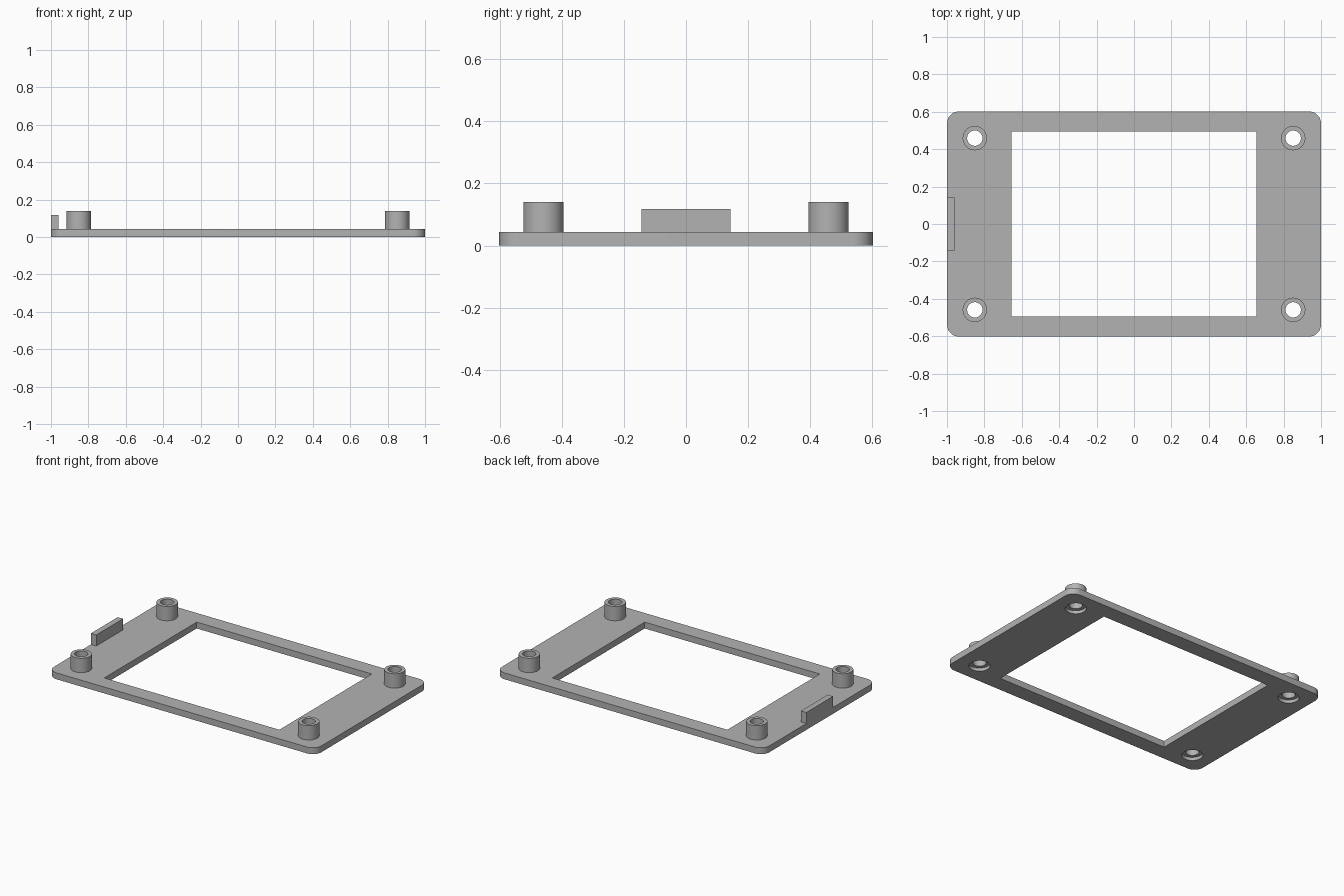
import bpy, bmesh, math

cube = bpy.data.objects.get("Cube")
if cube:
    bpy.data.objects.remove(cube, do_unlink=True)

THICK, BOSS_TOP, TAB_TOP = 0.043, 0.14, 0.118
BOSS_R, HOLE_R, RECESS = 0.065, 0.041, 0.022
SEG = 48
CORNERS = [(sx, sy) for sx in (-1, 1) for sy in (-1, 1)]

grey = bpy.data.materials.new("plain grey")
grey.use_nodes = True
colour = (0.45, 0.45, 0.45, 1)
grey.diffuse_color = colour
grey.node_tree.nodes["Principled BSDF"].inputs["Base Color"].default_value = colour


def make_object(name, bm):
    bmesh.ops.recalc_face_normals(bm, faces=bm.faces)
    mesh = bpy.data.meshes.new(name)
    bm.to_mesh(mesh)
    bm.free()
    mesh.materials.append(grey)
    obj = bpy.data.objects.new(name, mesh)
    bpy.context.collection.objects.link(obj)
    return obj


def prism(name, points, z0, z1):
    """Extrude a flat outline from z0 up to z1."""
    bm = bmesh.new()
    face = bm.faces.new([bm.verts.new((x, y, z0)) for x, y in points])
    top = bmesh.ops.extrude_face_region(bm, geom=[face])["geom"]
    verts = [v for v in top if isinstance(v, bmesh.types.BMVert)]
    bmesh.ops.translate(bm, verts=verts, vec=(0, 0, z1 - z0))
    return make_object(name, bm)


def rect(x0, x1, y0, y1):
    return [(x0, y0), (x1, y0), (x1, y1), (x0, y1)]


def arc(cx, cy, r, start, sweep, n):
    return [(cx + r * math.cos(start + sweep * i / n),
             cy + r * math.sin(start + sweep * i / n)) for i in range(n)]


def circle(cx, cy, r):
    return arc(cx, cy, r, 0, math.tau, SEG)


def rounded_rect(hx, hy, r, n=12):
    points = []
    for k, (sx, sy) in enumerate([(1, 1), (-1, 1), (-1, -1), (1, -1)]):
        cx, cy = sx * (hx - r), sy * (hy - r)
        start = k * math.pi / 2
        points += arc(cx, cy, r, start, math.pi / 2, n)
        end = start + math.pi / 2
        points.append((cx + r * math.cos(end), cy + r * math.sin(end)))
    return points


def smooth(obj):
    bpy.ops.object.select_all(action="DESELECT")
    obj.select_set(True)
    bpy.context.view_layer.objects.active = obj
    bpy.ops.object.shade_smooth_by_angle(angle=math.radians(30))


def cut(obj, cutter):
    bpy.context.view_layer.objects.active = obj
    mod = obj.modifiers.new("cut", "BOOLEAN")
    mod.operation, mod.solver, mod.object = "DIFFERENCE", "EXACT", cutter
    bpy.ops.object.modifier_apply(modifier=mod.name)
    bpy.data.objects.remove(cutter, do_unlink=True)


# Frame plate with the large window
plate = prism("frame_plate", rounded_rect(1, 0.602, 0.065), 0, THICK)
cut(plate, prism("window_cutter", rect(-0.655, 0.655, -0.494, 0.494), -0.1, 0.1))

# Screw holes, counterbored from the underside, with hollow bosses above
for sx, sy in CORNERS:
    x, y = sx * 0.851, sy * 0.459
    cut(plate, prism("recess_cutter", circle(x, y, BOSS_R), -0.1, RECESS))
    cut(plate, prism("hole_cutter", circle(x, y, HOLE_R), -0.1, 0.1))

    bm = bmesh.new()
    profile = [(BOSS_R, THICK), (BOSS_R, BOSS_TOP), (HOLE_R, BOSS_TOP), (HOLE_R, THICK)]
    rings = [[bm.verts.new((px, py, z)) for px, py in circle(x, y, r)] for r, z in profile]
    for low, high in zip(rings, rings[1:] + rings[:1]):
        for i in range(SEG):
            j = (i + 1) % SEG
            bm.faces.new((low[i], low[j], high[j], high[i]))
    side = "left" if sx > 0 else "right"
    end = "back" if sy > 0 else "front"
    smooth(make_object(f"screw_boss_{end}_{side}", bm))

smooth(plate)

# Upright tab on the right edge
prism("edge_tab", rect(-1, -0.96, -0.143, 0.143), THICK, TAB_TOP)
